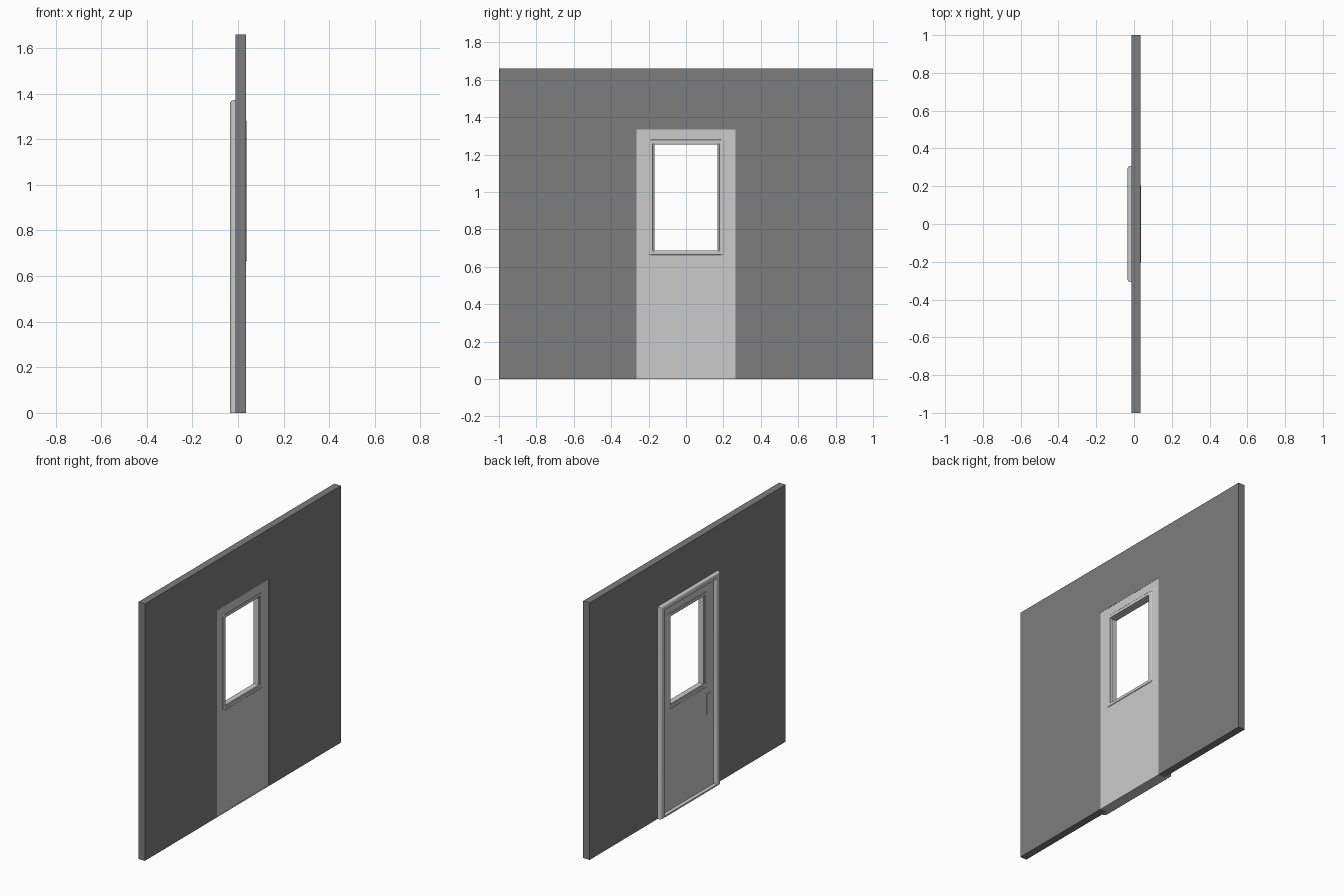
import bpy, bmesh, math

if "Cube" in bpy.data.objects:
    bpy.data.objects.remove(bpy.data.objects["Cube"])


def tone(name, v):
    m = bpy.data.materials.new(name)
    m.diffuse_color = (v, v, v, 1)
    m.use_nodes = True
    m.node_tree.nodes["Principled BSDF"].inputs["Base Color"].default_value = m.diffuse_color
    return m


DARK, MID = tone("dark_grey", 0.205), tone("mid_grey", 0.55)


def finish(name, bm, mat=MID, smooth=False):
    bmesh.ops.recalc_face_normals(bm, faces=bm.faces)
    me = bpy.data.meshes.new(name)
    bm.to_mesh(me)
    bm.free()
    me.materials.append(mat)
    ob = bpy.data.objects.new(name, me)
    bpy.context.collection.objects.link(ob)
    if smooth:
        bpy.ops.object.select_all(action='DESELECT')
        ob.select_set(True)
        bpy.context.view_layer.objects.active = ob
        bpy.ops.object.shade_smooth_by_angle(angle=math.radians(35))
    return ob


def box(name, x, y, z, bevel=0):
    bm = bmesh.new()
    bmesh.ops.create_cube(bm, size=1)
    for v in bm.verts:
        v.co = [lo + (c + 0.5) * (hi - lo) for c, (lo, hi) in zip(v.co, (x, y, z))]
    if bevel:
        bmesh.ops.bevel(bm, geom=bm.edges[:], offset=bevel, segments=2,
                        profile=0.5, affect='EDGES')
    return finish(name, bm)


def loft(name, rings, loft_closed, smooth=False):
    """Skin a list of equal-length closed point rings with quads."""
    bm = bmesh.new()
    vs = [[bm.verts.new(p) for p in r] for r in rings]
    n, m = len(vs), len(vs[0])
    for i in range(n if loft_closed else n - 1):
        a, b = vs[i], vs[(i + 1) % n]
        for j in range(m):
            k = (j + 1) % m
            bm.faces.new((a[j], a[k], b[k], b[j]))
    if not loft_closed:
        bm.faces.new(vs[0])
        bm.faces.new(vs[-1])
    return finish(name, bm, smooth=smooth)


def rect_loop(x, hy, z0, z1, r=0.0, seg=4):
    """Rectangle (optionally with round corners) in the YZ plane."""
    if r == 0:
        return [(x, -hy, z0), (x, hy, z0), (x, hy, z1), (x, -hy, z1)]
    pts = []
    corners = ((hy - r, z1 - r), (r - hy, z1 - r), (r - hy, z0 + r), (hy - r, z0 + r))
    for q, (cy, cz) in enumerate(corners):
        for i in range(seg + 1):
            a = math.pi / 2 * (q + i / seg)
            pts.append((x, cy + r * math.cos(a), cz + r * math.sin(a)))
    return pts


BACK, FRONT, HEIGHT = -0.012, 0.035, 1.66
TRIM_X = -0.035
DOOR_Y, DOOR_Z = 0.265, 1.335

# Wall with doorway
bm = bmesh.new()
outline = [(-1, 0), (-1, HEIGHT), (1, HEIGHT), (1, 0), (DOOR_Y, 0),
           (DOOR_Y, DOOR_Z), (-DOOR_Y, DOOR_Z), (-DOOR_Y, 0)]
face = bm.faces.new([bm.verts.new((BACK, y, z)) for y, z in outline])
ext = bmesh.ops.extrude_face_region(bm, geom=[face], use_keep_orig=True)
bmesh.ops.translate(bm, vec=(FRONT - BACK, 0, 0),
                    verts=[g for g in ext["geom"] if isinstance(g, bmesh.types.BMVert)])
finish("wall", bm, DARK)

# Door leaf with window hole
D0, D1 = -0.011, 0.034
outer = (DOOR_Y, 0.01, DOOR_Z)
hole = (0.195, 0.675, 1.27)
loft("door_leaf", [rect_loop(D0, *outer), rect_loop(D1, *outer),
                   rect_loop(D1, *hole), rect_loop(D0, *hole)], True)

# Window frame: (fraction inward, x) profile around a round-cornered rectangle
profile = [(0, D1 - 0.003), (0, D1 + 0.001), (0.1, D1 + 0.003), (0.75, D1 + 0.003),
           (0.8, D1 - 0.003), (1, D1 - 0.005), (1, D0 + 0.005), (0.8, D0 + 0.003),
           (0.75, D0 - 0.003), (0.1, D0 - 0.003), (0, D0 - 0.001), (0, D0 + 0.003)]
loft("window_frame", [rect_loop(x, 0.205 - 0.036 * t, 0.662 + 0.026 * t,
                                1.281 - 0.028 * t, 0.012 - 0.008 * t)
                      for t, x in profile], True)

# Rounded door surround on the back, mitred at the top corners
W, R, r = 0.042, 0.018, 0.008
section = [(0, BACK)]
for i in range(4):
    a = math.pi / 2 * i / 3
    section.append((r - r * math.cos(a), TRIM_X + r - r * math.sin(a)))
for i in range(7):
    a = math.pi / 2 * i / 6
    section.append((W - R + R * math.sin(a), TRIM_X + R - R * math.cos(a)))
section.append((W, BACK))
stations = [lambda w: (-DOOR_Y - w, 0), lambda w: (-DOOR_Y - w, DOOR_Z + w * 0.87),
            lambda w: (DOOR_Y + w, DOOR_Z + w * 0.87), lambda w: (DOOR_Y + w, 0)]
loft("door_surround", [[(x, *s(w)) for w, x in section] for s in stations],
     False, smooth=True)

# Threshold and latch plate
box("threshold", (TRIM_X, FRONT), (-DOOR_Y, DOOR_Y), (0, 0.01))
box("latch_plate", (D0 - 0.003, D0 + 0.002), (-0.238, -0.192), (0.485, 0.615), 0.001)
